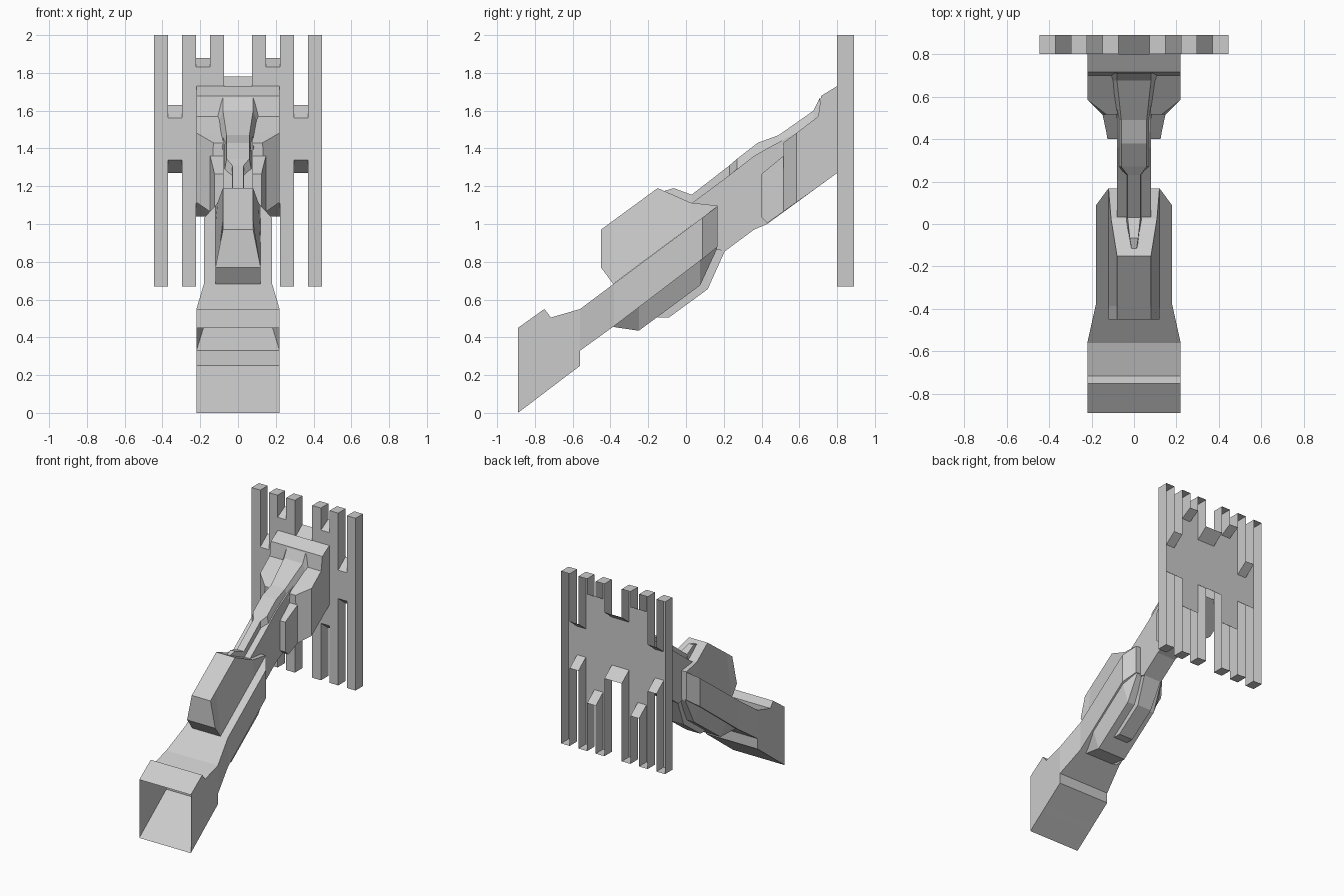
import bpy, bmesh, math


def finish(name, bm):
    bmesh.ops.remove_doubles(bm, verts=bm.verts, dist=0.0005)
    bmesh.ops.dissolve_degenerate(bm, edges=bm.edges, dist=0.0005)
    bmesh.ops.recalc_face_normals(bm, faces=bm.faces)
    mesh = bpy.data.meshes.new(name)
    bm.to_mesh(mesh)
    bm.free()
    obj = bpy.data.objects.new(name, mesh)
    bpy.context.collection.objects.link(obj)
    return obj


def loft(name, sections, cap_front=True, cap_back=True):
    """Sections along y: (y, bottom z, top z, bottom half width, top half width)."""
    bm = bmesh.new()
    rings = [[bm.verts.new(p) for p in ((-wb, y, zb), (wb, y, zb), (wt, y, zt), (-wt, y, zt))]
             for y, zb, zt, wb, wt in sections]
    for a, b in zip(rings, rings[1:]):
        for i in range(4):
            j = (i + 1) % 4
            bm.faces.new((a[i], a[j], b[j], b[i]))
    if cap_front:
        bm.faces.new(rings[0])
    if cap_back:
        bm.faces.new(rings[-1])
    return finish(name, bm)


# Lower arm: open-ended hollow mouth flowing into a sloped arm
loft("lower_arm", [
    (-0.89, 0.0, 0.45, .22, .22),
    (-0.75, 0.106, 0.55, .22, .22),
    (-0.715, 0.133, 0.505, .22, .22),
    (-0.56, 0.25, 0.55, .22, .22),
    (-0.56, 0.33, 0.55, .22, .22),
    (-0.38, 0.46, 0.685, .18, .18),
    (0.087, 0.815, 1.034, .18, .18),
    (0.168, 0.88, 1.095, .12, .12)], cap_front=False)

# Tapered cover on top of the arm
loft("top_cover", [
    (-0.45, 0.77, 0.97, .12, .08),
    (-0.385, 0.682, 1.018, .12, .08),
    (-0.15, 0.858, 1.19, .12, .08),
    (0.025, 0.988, 1.113, .12, .108),
    (0.168, 1.093, 1.097, .12, .12)])

# Small wedge on the rear slope of the cover
loft("cover_wedge", [
    (-0.115, 1.165, 1.175, .015, .012),
    (-0.065, 1.14, 1.19, .022, .02),
    (0.03, 1.09, 1.155, .04, .03)])

# Belly plate and narrow duct under the arm
loft("belly_plate", [
    (-0.385, 0.455, 0.462, .12, .16),
    (-0.25, 0.435, 0.565, .12, .17),
    (0.075, 0.675, 0.815, .12, .17),
    (0.165, 0.87, 0.89, .11, .12)])
loft("belly_duct", [
    (-0.15, 0.505, 0.60, .06, .06),
    (-0.09, 0.505, 0.65, .06, .06),
    (0.115, 0.655, 0.85, .06, .06),
    (0.205, 0.855, 1.0, .075, .075)])

# Neck body with a raised spine on top
loft("neck", [
    (0.03, 0.90, 1.11, .08, .08),
    (0.205, 0.855, 1.24, .08, .08),
    (0.36, 0.97, 1.36, .08, .08),
    (0.43, 1.0, 1.40, .08, .08),
    (0.80, 1.27, 1.60, .08, .08)], cap_back=False)
loft("neck_spine", [
    (0.03, 1.05, 1.155, .035, .03),
    (0.23, 1.20, 1.31, .035, .03),
    (0.27, 1.24, 1.345, .08, .06),
    (0.38, 1.33, 1.43, .08, .06),
    (0.49, 1.39, 1.47, .08, .06),
    (0.675, 1.52, 1.60, .11, .08),
    (0.71, 1.55, 1.67, .12, .08)])

# Rear housing: small front block, flared body and raised collar
loft("housing_block", [
    (0.40, 1.035, 1.265, .125, .125),
    (0.43, 1.005, 1.29, .13, .13),
    (0.515, 1.065, 1.36, .148, .148)])
loft("housing", [
    (0.515, 1.065, 1.43, .148, .13),
    (0.585, 1.115, 1.482, .22, .22),
    (0.70, 1.197, 1.57, .22, .22),
    (0.715, 1.208, 1.678, .22, .22),
    (0.80, 1.27, 1.73, .22, .22)], cap_back=False)


# Slatted back panel: front sheet with a rim folded backwards, open at the rear
def slatted_panel():
    step, front, back = 0.074, 0.80, 0.89
    cuts = [0.67, 1.11, 1.34, 1.56, 1.71, 1.83, 2.0]
    shift = [0, -0.07, -0.07, 0.07, 0.07, 0.05, 0]
    gaps = {0: (2, 4), 2: (1, 5), 4: (2, 3)}      # web extent in the gaps between slats
    xs = [k * step for k in range(-6, 7) if k != 0]
    bm = bmesh.new()
    f = [[bm.verts.new((x, front, z)) for z in cuts] for x in xs]
    b = [[bm.verts.new((x, back, z + s)) for z, s in zip(cuts, shift)] for x in xs]
    rear = {f[i][j]: b[i][j] for i in range(len(xs)) for j in range(len(cuts))}
    for i in range(len(xs) - 1):
        lo, hi = gaps.get(abs(i - 5), (0, 6))
        for j in range(lo, hi):
            bm.faces.new((f[i][j], f[i + 1][j], f[i + 1][j + 1], f[i][j + 1]))
    for e in [e for e in bm.edges if e.is_boundary]:
        v, w = e.verts
        bm.faces.new((v, w, rear[w], rear[v]))
    loose = [v for v in bm.verts if not v.link_faces]
    bmesh.ops.delete(bm, geom=loose, context='VERTS')
    bmesh.ops.dissolve_limit(bm, angle_limit=math.radians(1), verts=bm.verts, edges=bm.edges)
    finish("slatted_back_panel", bm)


slatted_panel()
